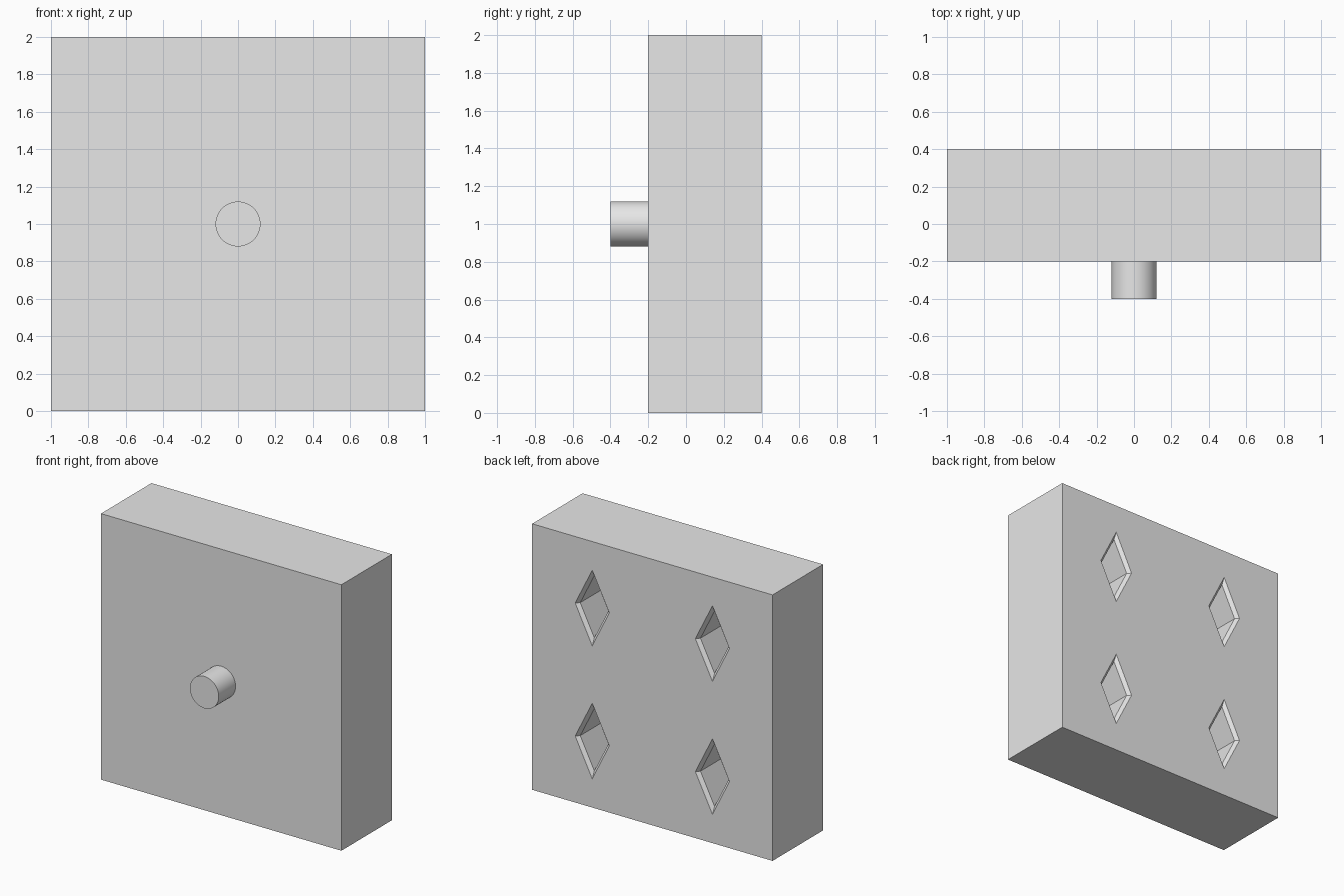
import bpy
import bmesh
from math import pi
from mathutils import Matrix, Vector

cube = bpy.data.objects.get("Cube")
if cube:
    bpy.data.objects.remove(cube, do_unlink=True)

grey = bpy.data.materials.new("light_grey")
grey.use_nodes = True
grey.diffuse_color = (0.8, 0.8, 0.8, 1)
grey.node_tree.nodes["Principled BSDF"].inputs["Base Color"].default_value = (0.8, 0.8, 0.8, 1)

BACK = 0.4        # y of the back face
HALF_W = 0.142    # pocket half width at the rim; height is twice the width
BEVEL = 0.025     # rim chamfer
DEPTH = 0.3       # pocket depth


def make_object(name, bm):
    bmesh.ops.recalc_face_normals(bm, faces=bm.faces)
    mesh = bpy.data.meshes.new(name)
    bm.to_mesh(mesh)
    bm.free()
    mesh.materials.append(grey)
    obj = bpy.data.objects.new(name, mesh)
    bpy.context.collection.objects.link(obj)
    return obj


def add_diamond_loft(bm, cx, cz, sections):
    """Join diamond sections (y, half width) into a closed solid."""
    rings = []
    for y, w in sections:
        corners = ((w, 0), (0, 2 * w), (-w, 0), (0, -2 * w))
        rings.append([bm.verts.new((cx + dx, y, cz + dz)) for dx, dz in corners])
    for a, b in zip(rings, rings[1:]):
        for i in range(4):
            j = (i + 1) % 4
            bm.faces.new((a[i], a[j], b[j], b[i]))
    bm.faces.new(rings[0])
    bm.faces.new(rings[-1])


# Square block
bm = bmesh.new()
bmesh.ops.create_cube(bm, size=1)
bmesh.ops.scale(bm, vec=(2, 0.6, 2), verts=bm.verts)
bmesh.ops.translate(bm, vec=(0, 0.1, 1), verts=bm.verts)
block = make_object("block", bm)

# Four chamfered diamond pockets cut into the back
inner = HALF_W - BEVEL
sections = [(BACK + BEVEL, HALF_W + BEVEL), (BACK - BEVEL, inner), (BACK - DEPTH, inner)]
bm = bmesh.new()
for x in (-0.5, 0.5):
    for z in (0.5, 1.5):
        add_diamond_loft(bm, x, z, sections)
cutter = make_object("pocket_cutter", bm)
cutter.hide_render = True

cut = block.modifiers.new("pockets", "BOOLEAN")
cut.operation = "DIFFERENCE"
cut.solver = "EXACT"
cut.object = cutter
bpy.context.view_layer.objects.active = block
bpy.ops.object.modifier_apply(modifier=cut.name)
bpy.data.objects.remove(cutter, do_unlink=True)

# Round peg on the front
bm = bmesh.new()
place = Matrix.Translation(Vector((0, -0.3, 1))) @ Matrix.Rotation(pi / 2, 4, "X")
bmesh.ops.create_cone(bm, cap_ends=True, segments=64, radius1=0.12, radius2=0.12,
                      depth=0.2, matrix=place)
peg = make_object("front_peg", bm)
bpy.ops.object.select_all(action="DESELECT")
peg.select_set(True)
bpy.context.view_layer.objects.active = peg
bpy.ops.object.shade_smooth_by_angle(angle=pi / 6)
